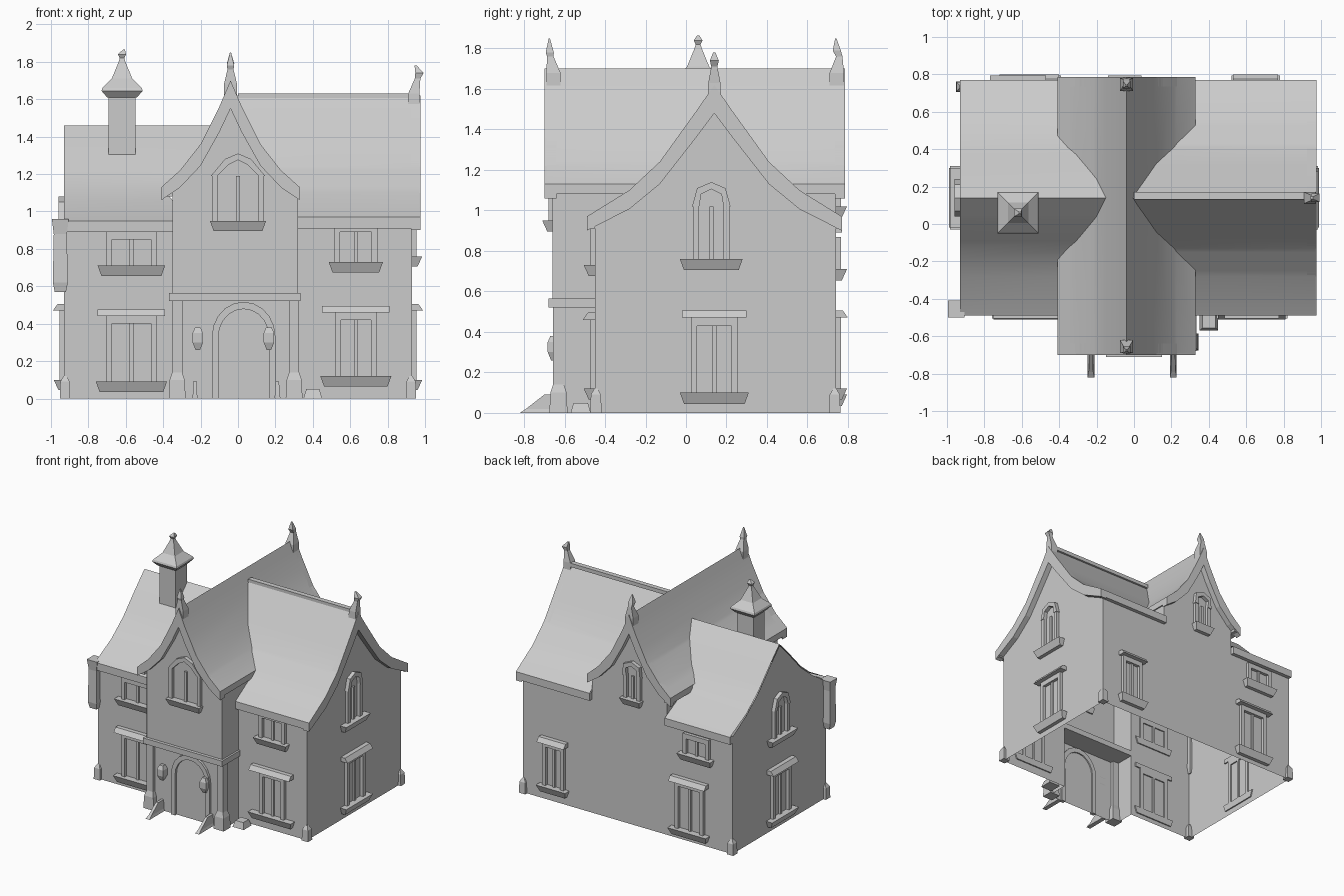
import bpy, bmesh, math
from mathutils import Vector

if "Cube" in bpy.data.objects:
    bpy.data.objects.remove(bpy.data.objects["Cube"])

XC, YC = -0.04, 0.14                       # ridge lines of the cross roof
MAIN = [(0, 1.70), (.03, 1.63), (.06, 1.56), (.16, 1.36), (.27, 1.22), (.37, 1.13)]
RIGHT = [(0, 1.62), (.09, 1.49), (.27, 1.24), (.42, 1.10), (.63, .97)]
LEFT = [(0, 1.46), (.12, 1.34), (.27, 1.18), (.42, 1.06), (.63, .95)]


def finish(name, bm, smooth=False, normals=True):
    bmesh.ops.remove_doubles(bm, verts=bm.verts, dist=1e-4)
    if normals:
        bmesh.ops.recalc_face_normals(bm, faces=bm.faces)
    me = bpy.data.meshes.new(name)
    bm.to_mesh(me)
    bm.free()
    for p in me.polygons:
        p.use_smooth = smooth
    ob = bpy.data.objects.new(name, me)
    bpy.context.collection.objects.link(ob)
    return ob


def sheet(name, faces, out, smooth=False):
    """Open surface made of polygons, facing the direction out."""
    bm = bmesh.new()
    for f in faces:
        face = bm.faces.new([bm.verts.new(p) for p in f])
        face.normal_update()
        if face.normal.dot(Vector(out)) < 0:
            face.normal_flip()
    return finish(name, bm, smooth, False)


def loft(bm, rings):
    """Closed solid through rings of equal point count."""
    vs = [[bm.verts.new(p) for p in r] for r in rings]
    n = len(vs[0])
    for a, b in zip(vs, vs[1:]):
        for i in range(n):
            bm.faces.new((a[i], a[(i + 1) % n], b[(i + 1) % n], b[i]))
    bm.faces.new(vs[0][::-1])
    bm.faces.new(vs[-1])


def rect(x0, x1, y0, y1, z):
    return [(x0, y0, z), (x1, y0, z), (x1, y1, z), (x0, y1, z)]


def add_box(bm, x0, x1, y0, y1, z0, z1):
    loft(bm, [rect(x0, x1, y0, y1, z0), rect(x0, x1, y0, y1, z1)])


def box(name, *dims):
    bm = bmesh.new()
    add_box(bm, *dims)
    return finish(name, bm)


def spire(name, x, y, rows):
    """Square tapered stack, rows of (half width, z, dx, dy)."""
    bm = bmesh.new()
    loft(bm, [rect(x + dx - r, x + dx + r, y + dy - r, y + dy + r, z) for r, z, dx, dy in rows])
    return finish(name, bm)


def inv(prof, z):
    """Distance from the ridge at height z."""
    for (d0, z0), (d1, z1) in zip(prof, prof[1:]):
        if z1 <= z <= z0:
            return d0 + (d1 - d0) * (z0 - z) / (z0 - z1)
    return 0 if z > prof[0][1] else prof[-1][0]


def outline(c, prof, drop=0.0, taper=0.0):
    """Both sides of a gable as (u, z), left eave to right eave."""
    e = prof[-1][0]
    half = [(d, z - drop + taper * d / e) for d, z in prof]
    return [(c - d, z) for d, z in half[::-1]] + [(c + d, z) for d, z in half[1:]]


# roofs: slopes trimmed against each other along the valleys
for s, W, xin, xout, nm in ((-1, LEFT, -.35, -.93, "left"), (1, RIGHT, .32, .97, "right")):
    zs = sorted({z for _, z in MAIN + W}, reverse=True)
    mz = [z for z in zs if z >= 1.13]
    wz = [z for z in zs if W[-1][1] <= z <= W[0][1]]
    for t, yend in ((-1, -.69), (1, .78)):
        a = [(XC + s * inv(MAIN, z), YC + t * (inv(W, z) if z < W[0][1] else 0), z) for z in mz]
        b = [(p[0], yend, p[2]) for p in a]
        sheet("main_roof_" + nm, [(a[i], a[i + 1], b[i + 1], b[i]) for i in range(len(a) - 1)], (s, 0, .5), True)
        a = [(XC + s * inv(MAIN, z) if z >= 1.13 else xin, YC + t * inv(W, z), z) for z in wz]
        b = [(xout, p[1], p[2]) for p in a]
        sheet(nm + "_wing_roof", [(a[i], a[i + 1], b[i + 1], b[i]) for i in range(len(a) - 1)], (0, t, .5), True)
        # wing eave board
        ye, yw, ze = YC + t * .63, (-.45 if t < 0 else .74), W[-1][1]
        box(nm + "_eave_board", min(xin, xout), max(xin, xout), min(ye, yw), max(ye, yw), ze - .06, ze)
        # main eave board over the projecting ends
        xe, xw = XC + s * .37, xin
        y0, y1 = (-.69, -.25) if t < 0 else (.5, .78)
        box("main_eave_board", min(xe, xw), max(xe, xw), y0, y1, 1.08, 1.13)

# ridge caps
box("right_ridge_cap", .0, .95, .13, .17, 1.60, 1.63)


# barge boards along the gables
def barge(name, c, prof, axis, a, b, drop):
    top, low = outline(c, prof, .0), outline(c, prof, drop, drop - .07)
    loop = top + low[::-1]
    bm = bmesh.new()
    loft(bm, [[(u, k, z) if axis == 'y' else (k, u, z) for u, z in loop] for k in (a, b)])
    finish(name, bm)


barge("front_barge_board", XC, MAIN, 'y', -.70, -.64, .15)
barge("back_barge_board", XC, MAIN, 'y', .735, .785, .15)
barge("right_barge_board", YC, RIGHT, 'x', .925, .975, .14)

# finials
spire("front_finial", XC, -.655, [(.035, 1.58, 0, 0), (.035, 1.68, 0, 0), (.016, 1.76, 0, -.015), (.02, 1.78, 0, -.018), (.003, 1.85, 0, -.02)])
spire("back_finial", XC, .745, [(.035, 1.58, 0, 0), (.035, 1.68, 0, 0), (.016, 1.76, 0, .012), (.02, 1.79, 0, .0), (.003, 1.85, 0, -.005)])
spire("right_finial", .94, YC, [(.035, 1.5, 0, 0), (.03, 1.63, 0, 0), (.015, 1.71, .02, 0), (.022, 1.74, .03, 0), (.006, 1.78, .01, 0)])

# wing walls, open underneath
for s, W, xin, nm in ((-1, LEFT, -.35, "left"), (1, RIGHT, .32, "right")):
    x, ze = s * .93, W[-1][1] - .02
    sheet(nm + "_front_wall", [[(xin, -.45, 0), (x, -.45, 0), (x, -.45, ze), (xin, -.45, ze)]], (0, -1, 0))
    sheet(nm + "_back_wall", [[(xin, .74, 0), (x, .74, 0), (x, .74, ze), (xin, .74, ze)]], (0, 1, 0))
    gable = [(x, min(max(u, -.45), .74), z) for u, z in outline(YC, W, .012)]
    sheet(nm + "_gable_wall", [[(x, -.45, 0)] + gable + [(x, .74, 0)]], (s, 0, 0))
    # bay side walls
    sheet(nm + "_bay_side", [[(xin, -.63, 0), (xin, -.45, 0), (xin, -.45, .55), (xin, -.63, .55)],
                             [(xin, -.66, .55), (xin, -.45, .55), (xin, -.45, .9), (xin, -.2, 1.12), (xin, -.66, 1.12)],
                             [(xin, .74, .9), (xin, .74, 1.12), (xin, .45, 1.12)]], (s, 0, 0))

# central bay gable walls
up = [(min(max(u, -.35), .32), z) for u, z in outline(XC, MAIN, .02)]
sheet("bay_lower_wall", [[(-.35, -.63, 0), (.32, -.63, 0), (.32, -.63, .55), (-.35, -.63, .55)]], (0, -1, 0))
sheet("bay_gable_wall", [[(-.35, -.655, .55)] + [(u, -.655, z) for u, z in up] + [(.32, -.655, .55)]], (0, -1, 0))
sheet("back_gable_wall", [[(-.35, .74, 0)] + [(u, .74, z) for u, z in up] + [(.32, .74, 0)]], (0, 1, 0))
box("bay_ledge", -.37, .335, -.68, -.45, .52, .565)

# chimney
spire("chimney_shaft", -.62, .06, [(.072, 1.28, 0, 0), (.072, 1.63, 0, 0)])
spire("chimney_cap", -.62, .06, [(.08, 1.61, 0, 0), (.11, 1.645, 0, 0), (.105, 1.66, 0, 0), (.055, 1.71, 0, 0), (.018, 1.80, 0, 0),
                                 (.012, 1.82, 0, 0), (.022, 1.84, 0, 0), (.005, 1.865, .01, 0)])


# windows
def window(face, u, z0, z1, w, sw, hood=False, pointed=False):
    def P(a, v, z):
        return {"front": (a, -.45 - v, z), "bay": (a, -.655 - v, z), "back": (a, .74 + v, z),
                "right": (.93 + v, a, z), "left": (-.93 - v, a, z)}[face]

    bm = bmesh.new()

    def slab(a0, a1, v0, v1, za, zb, v1b=None, inset=0):
        v2 = v1 if v1b is None else v1b
        loft(bm, [[P(a0 + inset, v0, za), P(a1 - inset, v0, za), P(a1 - inset, v2, za), P(a0 + inset, v2, za)],
                  [P(a0, v0, zb), P(a1, v0, zb), P(a1, v1, zb), P(a0, v1, zb)]])

    h, t = w / 2, .03
    slab(u - sw / 2, u + sw / 2, -.01, .055, z0 - .055, z0, .03, .02)      # sill
    for c in (u - h, u + h):
        slab(c - t / 2, c + t / 2, -.01, .025, z0, z1)                      # jambs
    slab(u - .01, u + .01, -.01, .015, z0, z1)                              # mullion
    if pointed:
        for s in (-1, 1):
            loft(bm, [[P(u + s * a, v, z) for a, z in ((h - .015, z1), (h + .02, z1), (.07, z1 + .09), (0, z1 + .12), (0, z1 + .085), (.05, z1 + .06))]
                      for v in (-.01, .03)])
    else:
        slab(u - h - .015, u + h + .015, -.01, .025, z1 - .04, z1)          # lintel
    if hood:
        slab(u - sw / 2 + .01, u + sw / 2 - .01, -.01, .035, z1, z1 + .035, .06, .0)
    finish("window", bm)


window("front", -.57, .09, .44, .24, .38, True)
window("front", -.57, .71, .89, .24, .36)
window("front", .63, .12, .46, .19, .38, True)
window("front", .63, .73, .93, .2, .29)
window("bay", 0, .95, 1.19, .25, .3, False, True)
window("right", .14, .10, .47, .2, .34, True)
window("right", .125, .76, 1.02, .15, .31, False, True)
window("left", .14, .10, .47, .2, .34, True)
window("left", .14, .74, .96, .16, .32, False, True)
window("back", .65, .12, .47, .16, .26, True)
window("back", -.56, .09, .47, .22, .34, True)
window("back", -.62, .71, .87, .2, .3)
window("back", -.05, 1.02, 1.2, .12, .18, False, True)

# arched doorway
arc = [math.pi * i / 10 for i in range(11)]
ring = [[(.03 + r * math.cos(a), .33 + r * 1.1 * math.sin(a)) for a in arc] for r in (.17, .135)]
loop = [(.20, 0)] + ring[0] + [(-.14, 0), (-.105, 0)] + ring[1][::-1] + [(.165, 0)]
bm = bmesh.new()
loft(bm, [[(x, y, z) for x, z in loop] for y in (-.62, -.65)])
finish("door_arch", bm)

# lanterns, corner buttresses and entrance kerbs on the bay
for x in (-.215, .165):
    spire("lantern", x, -.655, [(.012, .26, 0, 0), (.028, .30, 0, 0), (.028, .35, 0, 0), (.015, .38, 0, 0)])
for x in (-.325, .30):
    spire("bay_buttress", x, -.63, [(.045, 0, 0, 0), (.04, .1, 0, 0), (.027, .14, 0, 0), (.027, .53, 0, 0)])
for x in (-.23, .21):
    bm = bmesh.new()
    loft(bm, [rect(x - .018, x + .018, -.82, -.63, 0), rect(x - .012, x + .012, -.79, -.63, .02), rect(x - .01, x + .01, -.70, -.63, .09)])
    finish("entrance_kerb", bm)

# corner bases, and the post on the front left corner
for x in (-.925, .925):
    for y in (-.445, .735):
        spire("corner_base", x, y, [(.028, 0, 0, 0), (.025, .09, 0, 0), (.008, .12, 0, 0)])
spire("corner_post", -.95, -.455, [(.03, .57, 0, 0), (.04, .62, 0, 0), (.035, .88, 0, 0), (.045, .96, 0, 0)])
spire("front_stone", .40, -.52, [(.05, 0, 0, 0), (.035, .05, 0, 0)])
